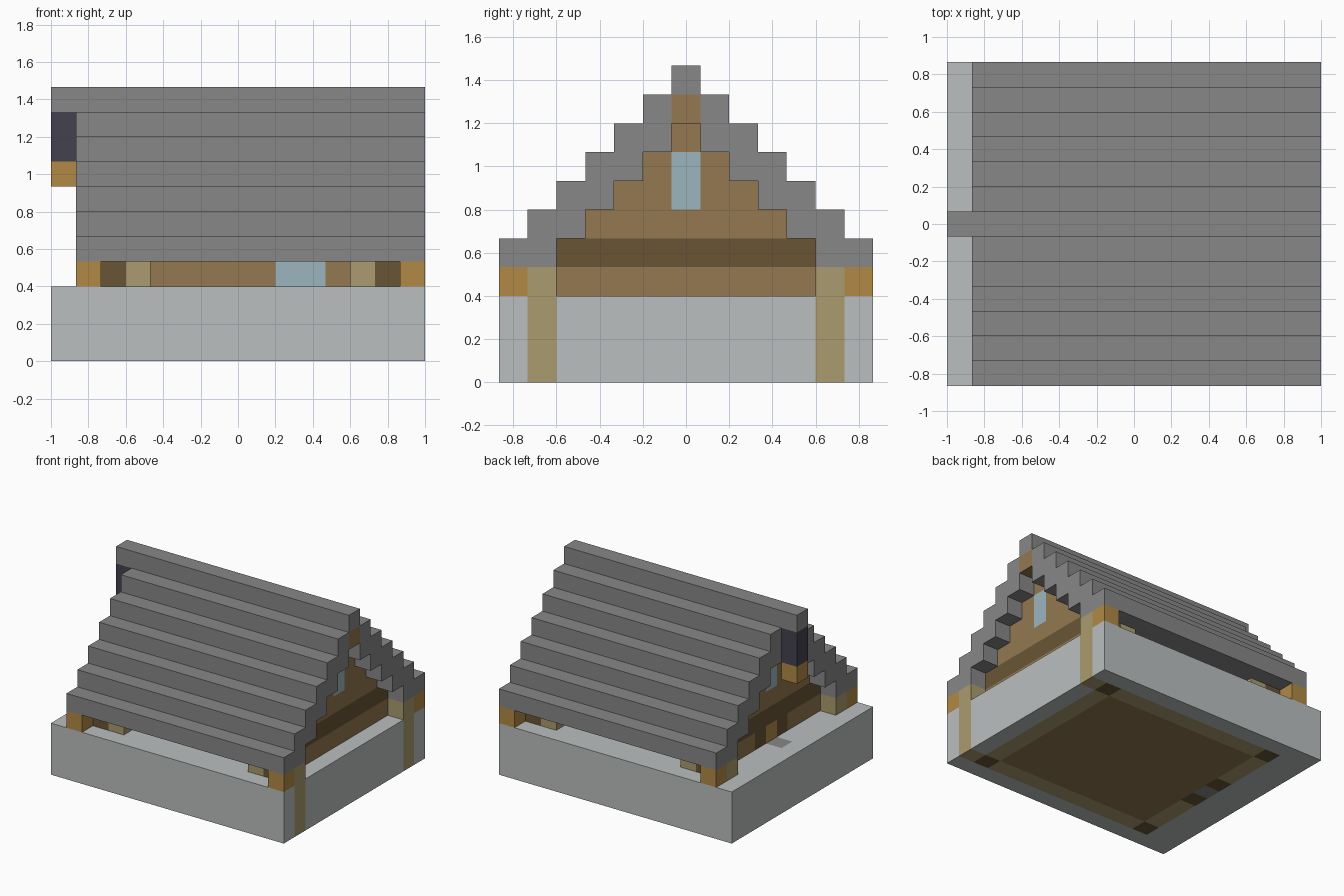
import bpy
import bmesh
from mathutils import Matrix, Vector

if "Cube" in bpy.data.objects:
    bpy.data.objects.remove(bpy.data.objects["Cube"], do_unlink=True)

NX, NY = 15, 13          # footprint in blocks
U = 2 / NX               # block size


def material(name, hex_code):
    def lin(c):
        return c / 12.92 if c <= 0.04045 else ((c + 0.055) / 1.055) ** 2.4
    rgb = [lin(int(hex_code[n:n + 2], 16) / 255) for n in (0, 2, 4)]
    m = bpy.data.materials.new(name)
    m.use_nodes = True
    m.diffuse_color = (*rgb, 1)
    bsdf = m.node_tree.nodes["Principled BSDF"]
    bsdf.inputs["Base Color"].default_value = (*rgb, 1)
    bsdf.inputs["Roughness"].default_value = 0.9
    return m


SLATE = material("slate grey", "898787")
STONE = material("pale stone", "bbbfbf")
PLANK = material("plank brown", "937850")
BEAM = material("dark timber", "695535")
LOG = material("tan log", "aa9c6f")
HONEY = material("honey wood", "b18a45")
GLASS = material("pale blue glass", "9cb6be")
IRON = material("dark iron", "43424f")


def part(name, mat, boxes):
    """One object from boxes given as block ranges (x0, x1, y0, y1, z0, z1)."""
    bm = bmesh.new()
    for x0, x1, y0, y1, z0, z1 in boxes:
        size = Vector((x1 - x0, y1 - y0, z1 - z0)) * U
        mid = Vector((x0 + x1 - NX, y0 + y1 - NY, z0 + z1)) * U / 2
        bmesh.ops.create_cube(bm, size=1, matrix=Matrix.Translation(mid) @ Matrix.Diagonal((*size, 1)))
    mesh = bpy.data.meshes.new(name)
    bm.to_mesh(mesh)
    bm.free()
    mesh.materials.append(mat)
    obj = bpy.data.objects.new(name, mesh)
    bpy.context.collection.objects.link(obj)
    return obj


def both(boxes):
    """Add the copies mirrored from front to back."""
    return boxes + [(a, b, NY - d, NY - c, e, f) for a, b, c, d, e, f in boxes]


# Ground block, a frame around the sunken foundation
part("ground_sides", STONE, both([(0, NX, 0, 1, 0, 3), (0, 2, 1, 2, 0, 3), (3, 13, 1, 2, 1, 3)]))
part("ground_ends", STONE, [(0, 1, 2, 11, 0, 3), (1, 2, 2, 6, 0, 3), (1, 2, 7, 11, 0, 3),
                            (1, 2, 6, 7, 0, 2), (14, NX, 2, 11, 0, 3),
                            (2, 3, 2, 5, 1, 3), (2, 3, 8, 11, 1, 3), (13, 14, 2, 11, 1, 3)])
part("doorstep", SLATE, [(1, 2, 6, 7, 2, 3), (2, 3, 6, 7, 0, 3)])

# Foundation and floor
part("foundation_logs", LOG, both([(3, 13, 1, 2, 0, 1)]) +
     [(13, 14, 2, 11, 0, 1), (2, 3, 2, 5, 0, 1), (2, 3, 8, 11, 0, 1)])
part("floor", PLANK, [(3, 13, 2, 11, 0, 1)])

# Posts and their braces
part("corner_posts", BEAM, both([(x, x + 1, 1, 2, 0, 4) for x in (2, 13)]))
part("door_posts", BEAM, both([(2, 3, 5, 6, 0, 4)]))
part("end_logs", LOG, both([(14, NX, 1, 2, 0, 4)]))
part("post_braces", LOG, both([(x, x + 1, 1, 2, 3, 4) for x in (1, 3, 12)]))
part("eave_blocks", HONEY, both([(x, x + 1, 0, 1, 3, 4) for x in (1, 14)]))

# Long walls with a window pair
part("long_walls", PLANK, both([(3, 9, 2, 3, 3, 4), (11, 13, 2, 3, 3, 4)]))
part("long_wall_windows", GLASS, both([(9, 11, 2, 3, 3, 4)]))

# Stepped gable walls at both ends
for name, x in (("door_gable", 2), ("plain_gable", 13)):
    rows = [(x, x + 1, 3, 10, 5, 6), (x, x + 1, 6, 7, 8, 9)]
    rows += both([(x, x + 1, k - 2, 6, k, k + 1) for k in (6, 7)])
    rows += both([(x, x + 1, 2, 5, 3, 4)])
    if x == 13:
        rows.append((x, x + 1, 5, 8, 3, 4))
    part(name, PLANK, rows)
    part(name + "_beam", BEAM, [(x, x + 1, 2, 11, 4, 5)])
    part(name + "_window", GLASS, [(x, x + 1, 6, 7, 6, 8)])
part("door", HONEY, [(2, 3, 6, 7, 3, 4)])

# Stepped roof courses and ridge
part("roof_courses", SLATE, both([(1, NX, k - 4, min(k - 2, 6), k, k + 1) for k in range(4, 10)]))
part("ridge_cap", SLATE, [(0, NX, 6, 7, 10, 11)])
part("ridge_beam", PLANK, [(1, NX, 6, 7, 9, 10)])

# Lantern hanging from the ridge
part("lantern_chain", IRON, [(0, 1, 6, 7, 8, 10)])
part("lantern", HONEY, [(0, 1, 6, 7, 7, 8)])
